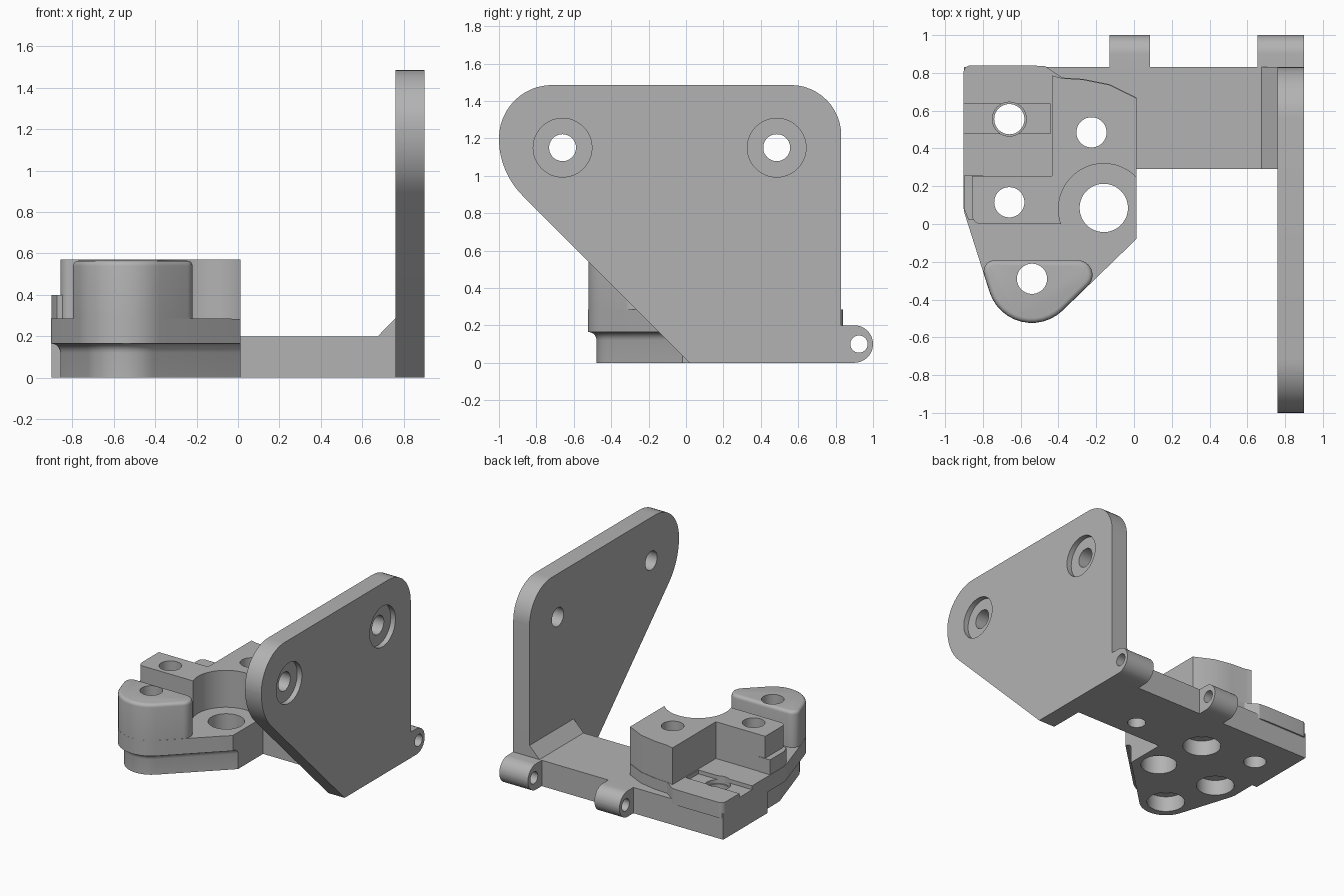
import bpy, bmesh
from math import pi, tan, cos, sin
from mathutils import Vector, Matrix

cube = bpy.data.objects.get("Cube")
if cube:
    bpy.data.objects.remove(cube, do_unlink=True)

grey = bpy.data.materials.new("plain_grey")
grey.use_nodes = True
grey.diffuse_color = (0.45, 0.45, 0.45, 1)
grey.node_tree.nodes["Principled BSDF"].inputs["Base Color"].default_value = grey.diffuse_color


def outline(corners, inset=0, steps=12):
    """Counter-clockwise corners (u, v[, radius]) as a rounded, inset loop."""
    pts = [Vector(c[:2]) for c in corners]
    loop = []
    for i, c in enumerate(corners):
        p = pts[i]
        a = (p - pts[i - 1]).normalized()
        b = (pts[(i + 1) % len(pts)] - p).normalized()
        na, nb = Vector((-a.y, a.x)), Vector((-b.y, b.x))
        p = p + (na + nb) * inset / (1 + na.dot(nb))
        if len(c) < 3:
            loop.append(p)
            continue
        r = max(c[2] - inset, 0.001)
        turn = a.angle(b)
        centre = p - a * r * tan(turn / 2) + na * r
        for k in range(steps + 1):
            loop.append(centre - Matrix.Rotation(turn * k / steps, 2) @ na * r)
    return loop


def loft(name, corners, levels, axis="Z"):
    """Stack the outline at (height, inset) levels along an axis."""
    place = {"Z": lambda u, v, w: (u, v, w),
             "X": lambda u, v, w: (w, u, v),
             "Y": lambda u, v, w: (v, w, u)}[axis]
    bm = bmesh.new()
    rings = [[bm.verts.new(place(p.x, p.y, w)) for p in outline(corners, d)]
             for w, d in levels]
    for low, high in zip(rings, rings[1:]):
        for i in range(len(low)):
            bm.faces.new((low[i - 1], low[i], high[i], high[i - 1]))
    bm.faces.new(rings[0][::-1])
    bm.faces.new(rings[-1])
    bmesh.ops.recalc_face_normals(bm, faces=bm.faces)
    mesh = bpy.data.meshes.new(name)
    bm.to_mesh(mesh)
    bm.free()
    mesh.materials.append(grey)
    obj = bpy.data.objects.new(name, mesh)
    bpy.context.collection.objects.link(obj)
    return obj


def rect(u0, u1, v0, v1):
    return [(u0, v0), (u1, v0), (u1, v1), (u0, v1)]


def disc(u, v, r, n=48):
    return [(u + r * cos(2 * pi * k / n), v + r * sin(2 * pi * k / n)) for k in range(n)]


def combine(target, other, operation):
    mod = target.modifiers.new(operation.lower(), "BOOLEAN")
    mod.operation, mod.solver, mod.object = operation, "EXACT", other
    bpy.context.view_layer.objects.active = target
    bpy.ops.object.modifier_apply(modifier=mod.name)
    bpy.data.objects.remove(other, do_unlink=True)


def cut(target, corners, w0, w1, axis="Z"):
    combine(target, loft("cutter", corners, [(w0, 0), (w1, 0)], axis), "DIFFERENCE")


# Carriage body: tapered outline over a narrower foot
FLOOR, TOP = 0.285, 0.57
rear = [(0.1, 0.62), (0.012, 0.67), (-0.13, 0.74), (-0.27, 0.768), (-0.38, 0.775)]
body = [(-0.903, 0.84, 0.04), (-0.903, 0.075, 0.2), (-0.65, -0.722, 0.235),
        (0.1, 0.005)] + rear + [(-0.47, 0.835), (-0.55, 0.84)]
under = [(0.12 + 0.045 * sin(t * pi / 10), 0.045 * cos(t * pi / 10)) for t in range(6)]
carriage = loft("carriage", body, [(0, 0.045)] + under + [(FLOOR, 0)])

# Front boss with a rounded top edge
boss = [(-0.82, -0.19, 0.06), (-0.65, -0.722, 0.235), (-0.10, -0.19, 0.08)]
rim = [(0.54 + 0.025 * sin(t * pi / 8), 0.027 - 0.025 * cos(t * pi / 8)) for t in range(5)]
combine(carriage, loft("boss", boss, [(0.2, 0.002)] + rim), "UNION")

# Rear clamp block and its low side ledge
block = [(-0.86, -0.003, 0.05), (0.1, -0.003)] + rear + \
        [(-0.437, 0.79), (-0.437, 0.257), (-0.86, 0.257)]
combine(carriage, loft("block", block, [(0.2, 0.003), (TOP, 0.003)]), "UNION")
ledge = [(-0.9, 0.08), (-0.875, 0.02), (-0.8, 0.02), (-0.8, 0.258), (-0.9, 0.258)]
combine(carriage, loft("ledge", ledge, [(0.2, 0), (0.4, 0)]), "UNION")

# Flat inner side, round recess and strap groove
cut(carriage, rect(0.012, 0.4, -0.5, 1), -0.1, 1)
cut(carriage, disc(-0.16, 0.08, 0.24), FLOOR - 0.001, 1)
cut(carriage, rect(-1, -0.442, 0.48, 0.635), FLOOR - 0.03, 0.5)

# Cross bar joined to the carriage
combine(carriage, loft("bar", rect(-0.9, 0.76, 0.29, 0.83), [(0, 0), (0.2, 0)]), "UNION")

# Screw holes, with wider bores underneath
for x, y, r, bore in [(-0.66, 0.555, 0.08, 0), (-0.66, 0.115, 0.08, 0.135),
                      (-0.225, 0.485, 0.08, 0.135), (-0.54, -0.29, 0.08, 0.135),
                      (-0.16, 0.085, 0.128, 0)]:
    cut(carriage, disc(x, y, r), -0.1, 1)
    if bore:
        cut(carriage, disc(x, y, bore), -0.1, 0.12)
cut(carriage, disc(0.345, 0.44, 0.065), -0.1, 0.12)
cut(carriage, disc(-0.66, 0.555, 0.09), 0.225, 0.5)

# Upright side plate with counterbored holes
plate = [(0.02, 0), (0.83, 0), (0.83, 1.485, 0.27), (-1, 1.485, 0.284), (-1, 1.02, 0.43)]
side_plate = loft("side_plate", plate, [(0.76, 0), (0.9, 0)], "X")
for y in (-0.66, 0.485):
    cut(side_plate, disc(y, 1.15, 0.072), 0.6, 1, "X")
    cut(side_plate, disc(y, 1.15, 0.157), 0.86, 1, "X")

# Sloped fillet between bar and plate
gusset = loft("gusset", [(0.2, 0.675), (0.2, 0.76), (0.287, 0.76)], [(0.29, 0), (0.83, 0)], "Y")

# Hinge knuckles along the back edge
parts = [carriage, side_plate, gusset]
for name, x0, x1 in [("inner_knuckle", -0.13, 0.085), ("outer_knuckle", 0.655, 0.9)]:
    profile = [(0.83, 0), (1, 0, 0.0999), (1, 0.2, 0.0999), (0.83, 0.2)]
    knuckle = loft(name, profile, [(x0, 0), (x1, 0)], "X")
    cut(knuckle, disc(0.925, 0.1, 0.046), x0 - 0.1, x1 + 0.1, "X")
    parts.append(knuckle)

# Smooth shading with sharp edges kept
bpy.ops.object.select_all(action="DESELECT")
for part in parts:
    part.select_set(True)
bpy.context.view_layer.objects.active = carriage
bpy.ops.object.shade_smooth_by_angle(angle=0.5)
